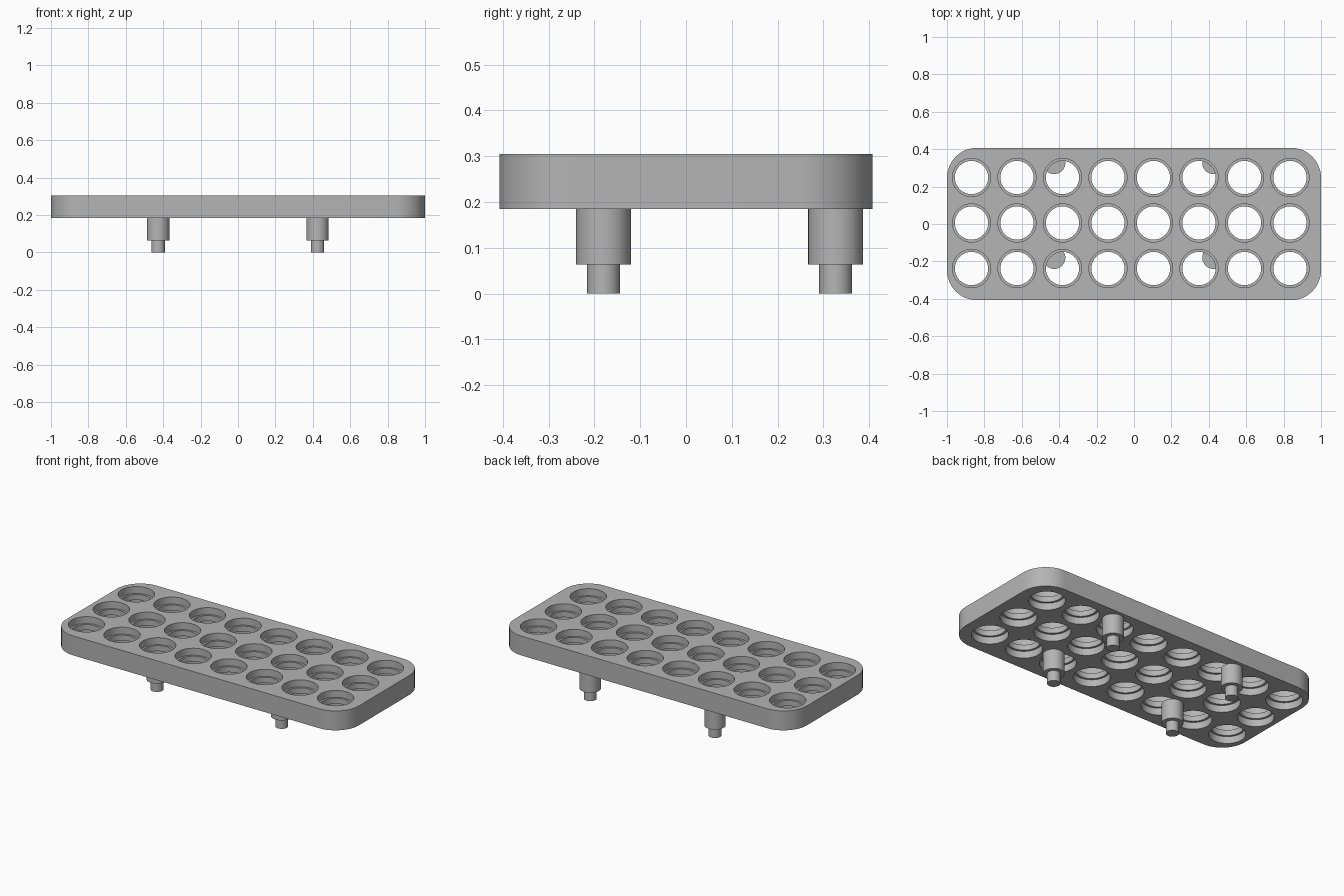
import bpy, bmesh
from math import cos, sin, pi, radians

if "Cube" in bpy.data.objects:
    bpy.data.objects.remove(bpy.data.objects["Cube"], do_unlink=True)

GREY = (0.46, 0.46, 0.46, 1)
grey = bpy.data.materials.new("plain grey")
grey.use_nodes = True
grey.diffuse_color = GREY
grey.node_tree.nodes["Principled BSDF"].inputs["Base Color"].default_value = GREY

BOTTOM, TOP = 0.185, 0.305
LIP_LOW, LIP_HIGH = 0.228, 0.262


def add_loft(bm, rings):
    """Skin equal-length rings of points and cap both ends."""
    loops = [[bm.verts.new(p) for p in ring] for ring in rings]
    n = len(loops[0])
    for a, b in zip(loops, loops[1:]):
        for i in range(n):
            j = (i + 1) % n
            bm.faces.new((a[i], a[j], b[j], b[i]))
    bm.faces.new(loops[0][::-1])
    bm.faces.new(loops[-1])


def circle(x, y, z, r, n=48):
    return [(x + r * cos(2 * pi * i / n), y + r * sin(2 * pi * i / n), z)
            for i in range(n)]


def lathe(bm, x, y, profile):
    add_loft(bm, [circle(x, y, z, r) for r, z in profile])


def make_object(name, bm):
    mesh = bpy.data.meshes.new(name)
    bm.to_mesh(mesh)
    bm.free()
    mesh.materials.append(grey)
    obj = bpy.data.objects.new(name, mesh)
    bpy.context.collection.objects.link(obj)
    return obj


def smooth(obj):
    bpy.ops.object.select_all(action="DESELECT")
    obj.select_set(True)
    bpy.context.view_layer.objects.active = obj
    bpy.ops.object.shade_smooth_by_angle(angle=radians(30))


# Rounded plate
def rounded_outline(z, hx=1.0, hy=0.407, r=0.16, steps=12):
    points = []
    for k, (sx, sy) in enumerate([(1, 1), (-1, 1), (-1, -1), (1, -1)]):
        for i in range(steps + 1):
            a = (k + i / steps) * pi / 2
            points.append((sx * (hx - r) + r * cos(a), sy * (hy - r) + r * sin(a), z))
    return points


bm = bmesh.new()
add_loft(bm, [rounded_outline(BOTTOM), rounded_outline(TOP)])
plate = make_object("rack_plate", bm)

# Spool-shaped cutters leave a thin lip halfway down every hole
WIDE, NARROW, PITCH = 0.102, 0.089, 0.2433
bm = bmesh.new()
for col in range(8):
    for row in range(3):
        lathe(bm, -0.869 + col * PITCH, -0.238 + row * PITCH,
              [(WIDE, BOTTOM - 0.05), (WIDE, LIP_LOW), (NARROW, LIP_LOW),
               (NARROW, LIP_HIGH), (WIDE, LIP_HIGH), (WIDE, TOP + 0.05)])
cutter = make_object("hole_cutter", bm)
cutter.hide_render = True

cut = plate.modifiers.new("holes", "BOOLEAN")
cut.operation = "DIFFERENCE"
cut.solver = "EXACT"
cut.object = cutter
bpy.context.view_layer.objects.active = plate
bpy.ops.object.modifier_apply(modifier=cut.name)
bpy.data.objects.remove(cutter, do_unlink=True)
smooth(plate)

# Stepped pegs under the plate
for side, x in (("right", -0.427), ("left", 0.425)):
    for end, y in (("front", -0.18), ("back", 0.327)):
        bm = bmesh.new()
        lathe(bm, x, y, [(0.036, 0), (0.036, 0.063), (0.06, 0.063), (0.06, BOTTOM)])
        smooth(make_object(f"{end}_{side}_peg", bm))
